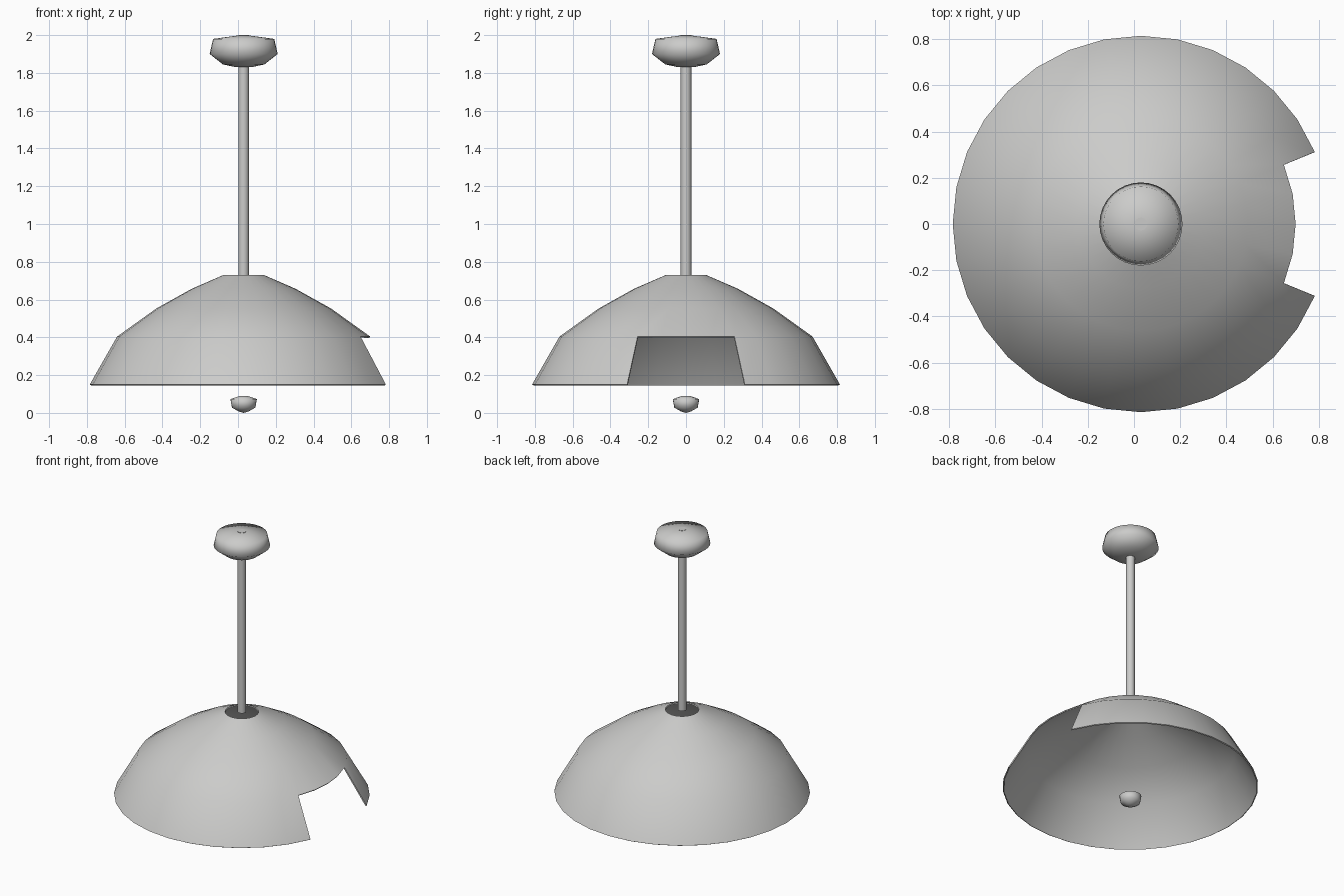
import bpy, bmesh, math

if "Cube" in bpy.data.objects:
    bpy.data.objects.remove(bpy.data.objects["Cube"])

AXIS_X = 0.03  # the lamp's centre line

grey = bpy.data.materials.new("warm grey")
grey.diffuse_color = (0.6, 0.6, 0.59, 1)
grey.use_nodes = True
grey.node_tree.nodes["Principled BSDF"].inputs["Base Color"].default_value = grey.diffuse_color


def lathe(name, profile, segments, angle, notch_below=None, thickness=0.0):
    """Spin (radius, z) points around the centre line, from bottom to top."""
    bm = bmesh.new()
    rings = []
    for r, z in profile:
        n = segments if r > 0 else 1
        rings.append([bm.verts.new((AXIS_X + r * math.cos(math.tau * i / segments),
                                    r * math.sin(math.tau * i / segments), z))
                      for i in range(n)])
    for lo, hi in zip(rings, rings[1:]):
        for i in range(segments):
            j = (i + 1) % segments
            ring = [lo[i % len(lo)], lo[j % len(lo)], hi[j % len(hi)], hi[i % len(hi)]]
            bm.faces.new(list(dict.fromkeys(ring)))
    if notch_below is not None:
        # open a gap in the lowest band, facing +x
        gap = []
        for f in bm.faces:
            c = f.calc_center_median()
            if c.z < notch_below and abs(math.atan2(c.y, c.x - AXIS_X)) < math.radians(22):
                gap.append(f)
        bmesh.ops.delete(bm, geom=gap, context='FACES')
    mesh = bpy.data.meshes.new(name)
    bm.to_mesh(mesh)
    bm.free()
    mesh.materials.append(grey)
    obj = bpy.data.objects.new(name, mesh)
    bpy.context.collection.objects.link(obj)
    bpy.ops.object.select_all(action='DESELECT')
    obj.select_set(True)
    bpy.context.view_layer.objects.active = obj
    if thickness:
        mod = obj.modifiers.new("thickness", 'SOLIDIFY')
        mod.thickness = thickness
        mod.offset = -1
        bpy.ops.object.modifier_apply(modifier=mod.name)
    bpy.ops.object.shade_smooth_by_angle(angle=math.radians(angle))
    return obj


# wide domed shade, open at the top, with a cut in its rim
lathe("shade", [(0.815, 0.15), (0.67, 0.404), (0.462, 0.553), (0.275, 0.657), (0.107, 0.73)],
      32, 35, notch_below=0.4, thickness=0.008)

# hanging rod, its top end showing on the ceiling cup
lathe("rod", [(0, 0.73), (0.028, 0.73), (0.028, 2.0), (0, 2.0)], 16, 35)

# rounded cup against the ceiling
lathe("ceiling_cup", [(0, 1.83), (0.04, 1.83), (0.11, 1.845), (0.18, 1.9),
                      (0.162, 1.98), (0.03, 1.998), (0, 1.998)], 32, 120)

# small knob below the shade
lathe("knob", [(0, 0.0), (0.025, 0.007), (0.062, 0.028), (0.07, 0.073), (0.02, 0.09), (0, 0.09)],
      24, 120)
